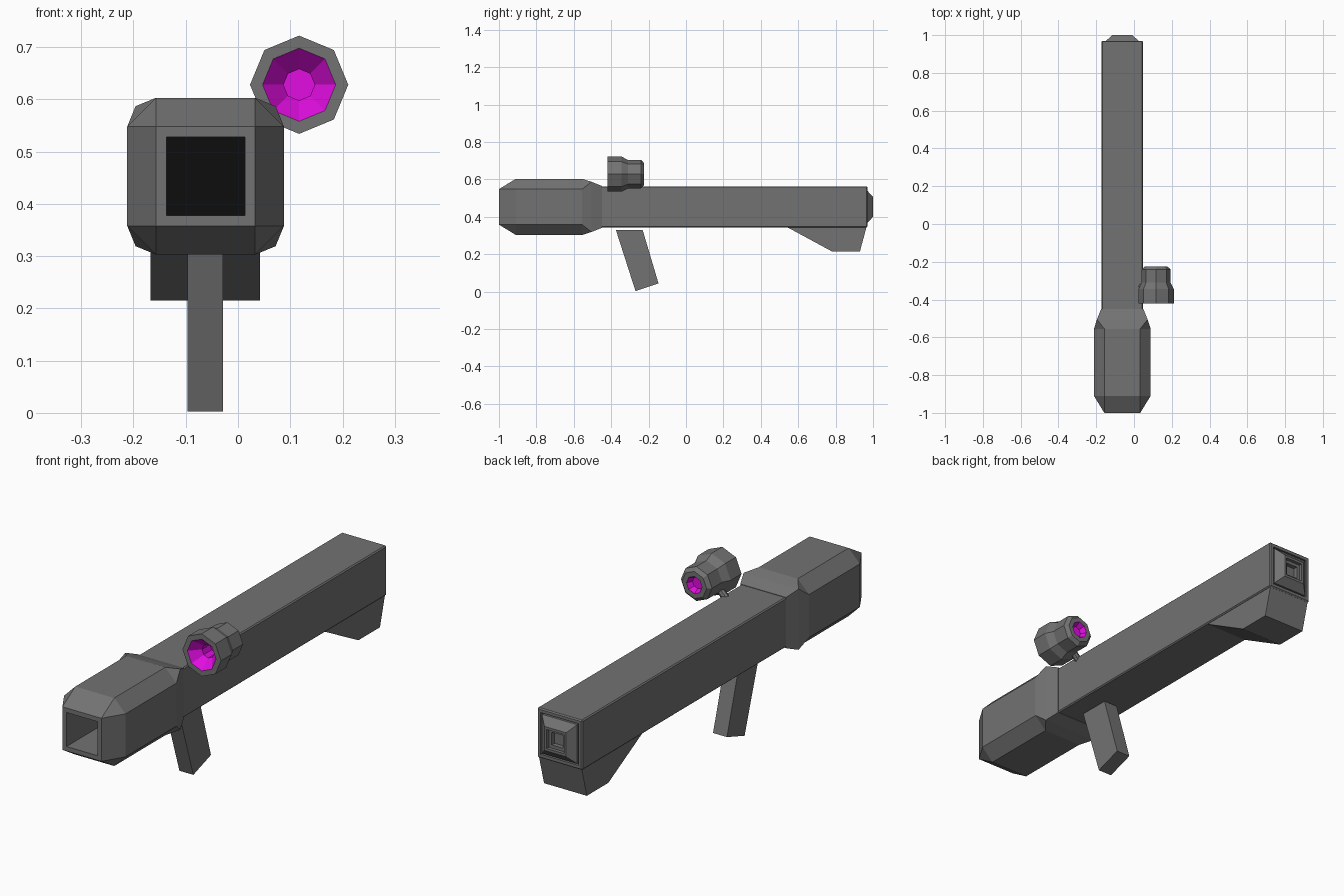
import bpy, bmesh, math
from mathutils import Vector

cube = bpy.data.objects.get("Cube")
if cube:
    bpy.data.objects.remove(cube, do_unlink=True)


def material(name, rgb):
    m = bpy.data.materials.new(name)
    m.use_nodes = True
    m.diffuse_color = (*rgb, 1)
    m.node_tree.nodes["Principled BSDF"].inputs["Base Color"].default_value = (*rgb, 1)
    return m


GREY = material("gunmetal grey", (0.17, 0.17, 0.17))
BLACK = material("bore black", (0.004, 0.004, 0.004))
MAGENTA = material("lens magenta", (0.75, 0.004, 0.75))


def finish(name, bm, mats):
    bmesh.ops.remove_doubles(bm, verts=bm.verts, dist=0.0005)
    bmesh.ops.recalc_face_normals(bm, faces=bm.faces)
    me = bpy.data.meshes.new(name)
    bm.to_mesh(me)
    bm.free()
    for m in mats:
        me.materials.append(m)
    ob = bpy.data.objects.new(name, me)
    bpy.context.collection.objects.link(ob)
    return ob


def square(half, flat=None):
    """Square section, with chamfered corners when flat < half."""
    f = half if flat is None else flat
    return [(f, half), (half, f), (half, -f), (f, -half),
            (-f, -half), (-half, -f), (-half, f), (-f, half)]


def octagon(r):
    return [(r * math.sin(k * math.pi / 4), r * math.cos(k * math.pi / 4)) for k in range(8)]


def loft(name, centre, rings, mats, painted=()):
    """Skin sections along y; painted faces (band numbers, 'start', 'end') get slot 1."""
    bm = bmesh.new()
    loops = [[bm.verts.new((centre[0] + x, y, centre[1] + z)) for x, z in sec] for y, sec in rings]
    for i, (a, b) in enumerate(zip(loops, loops[1:])):
        for k in range(8):
            n = (k + 1) % 8
            bm.faces.new((a[k], a[n], b[n], b[k])).material_index = int(i in painted)
    bm.faces.new(loops[0]).material_index = int("start" in painted)
    bm.faces.new(loops[-1]).material_index = int("end" in painted)
    return finish(name, bm, mats)


def slab(name, x0, x1, outline):
    """Side outline in (y, z), extruded across x."""
    bm = bmesh.new()
    face = bm.faces.new([bm.verts.new((x0, y, z)) for y, z in outline])
    out = bmesh.ops.extrude_face_region(bm, geom=[face])["geom"]
    bmesh.ops.translate(bm, vec=(x1 - x0, 0, 0),
                        verts=[v for v in out if isinstance(v, bmesh.types.BMVert)])
    return finish(name, bm, [GREY])


AXIS = (-0.062, 0.453)

# Chamfered muzzle housing with a square bore
loft("muzzle_housing", AXIS, [
    (-0.5, square(0.075)), (-1.0, square(0.075)), (-1.0, square(0.095)),
    (-0.91, square(0.15, 0.095)), (-0.555, square(0.15, 0.095)),
    (-0.505, square(0.134)), (-0.45, square(0.112)),
], [GREY, BLACK], {"start"})

# Long square tube with a stepped rear plug
loft("main_tube", AXIS, [
    (-0.46, square(0.11, 0.105)), (0.965, square(0.11, 0.105)), (0.97, square(0.105)),
    (0.97, square(0.092)), (0.955, square(0.092)), (0.955, square(0.086)),
    (0.97, square(0.086)), (1.0, square(0.053)), (1.0, square(0.042)),
    (0.985, square(0.042)), (0.985, square(0.028)), (0.965, square(0.028)),
], [GREY])

# Rear fin and hand grip
slab("rear_fin", -0.167, 0.042, [(0.54, 0.345), (0.78, 0.215), (0.93, 0.215), (0.965, 0.345)])
slab("grip", -0.097, -0.029, [(-0.375, 0.33), (-0.232, 0.33), (-0.147, 0.044), (-0.27, 0.003)])

# Octagonal side sight with coloured lenses
SIGHT = (0.117, 0.628)
loft("sight", SIGHT, [
    (-0.32, octagon(0.03)), (-0.375, octagon(0.03)), (-0.42, octagon(0.07)),
    (-0.42, octagon(0.094)), (-0.345, octagon(0.094)), (-0.31, octagon(0.076)),
    (-0.24, octagon(0.076)), (-0.225, octagon(0.06)), (-0.225, octagon(0.038)),
    (-0.25, octagon(0.026)),
], [GREY, MAGENTA], {"start", 0, 1, 8, "end"})

# Small strut joining the sight to the tube
foot, head = Vector((0.035, -0.33, 0.552)), Vector((0.075, -0.33, 0.59))
bm = bmesh.new()
bmesh.ops.create_cone(bm, cap_ends=True, segments=8, radius1=0.016, radius2=0.016,
                      depth=(head - foot).length)
strut = finish("sight_strut", bm, [GREY])
strut.location = (foot + head) / 2
strut.rotation_euler = (head - foot).to_track_quat('Z', 'Y').to_euler()
